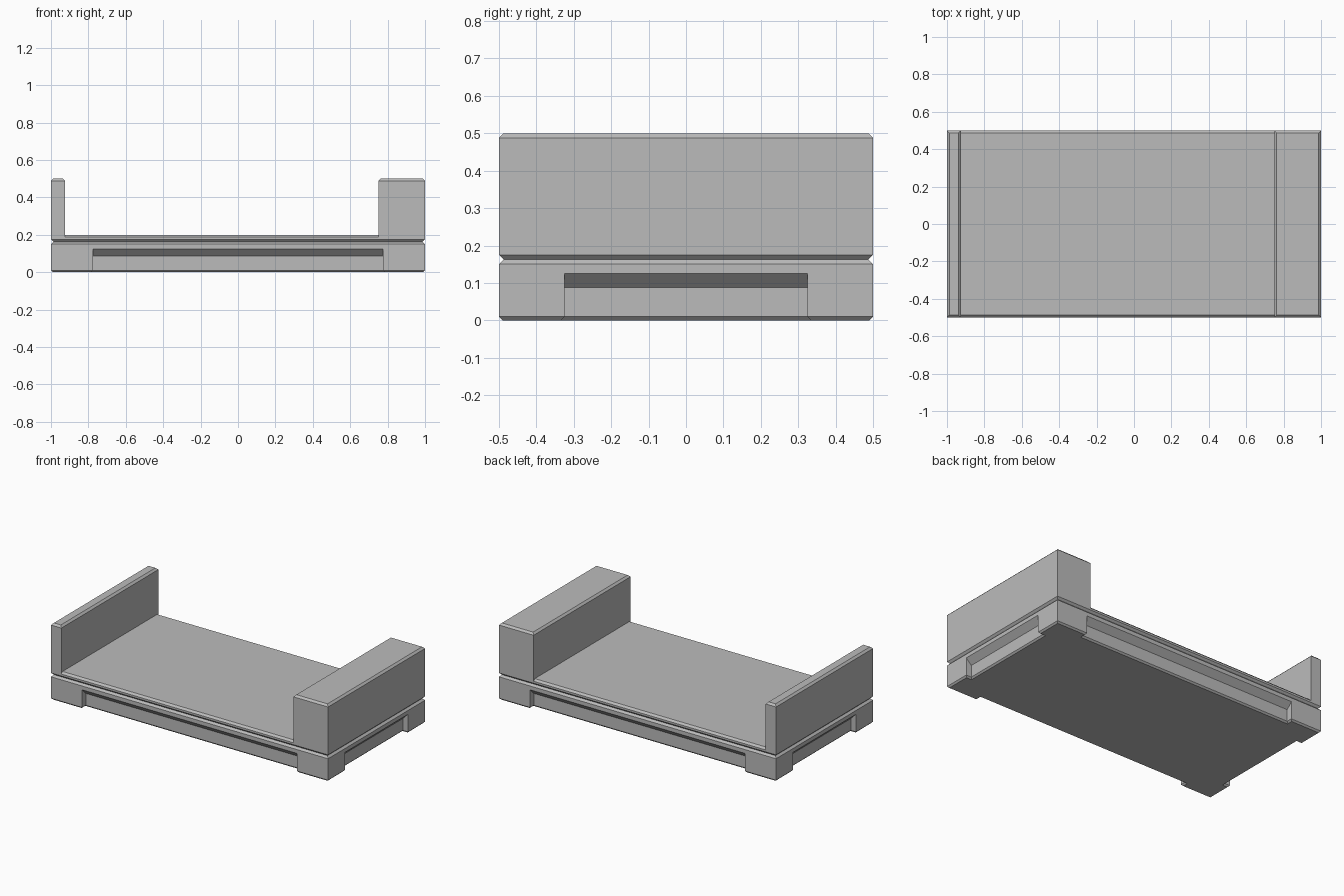
import bpy
import bmesh

cube = bpy.data.objects.get("Cube")
if cube:
    bpy.data.objects.remove(cube, do_unlink=True)

X, Y = 1.0, 0.5              # half length and half width
NX, NY = 0.775, 0.325        # half widths of the side recesses
BEVEL = 0.0125

grey = bpy.data.materials.new("plain_grey")
grey.use_nodes = True
colour = (0.5, 0.5, 0.5, 1)
grey.diffuse_color = colour
grey.node_tree.nodes["Principled BSDF"].inputs["Base Color"].default_value = colour


def loft(name, rings):
    """Skin matching rings of points and cap both ends."""
    bm = bmesh.new()
    rows = [[bm.verts.new(p) for p in ring] for ring in rings]
    count = len(rows[0])
    for low, high in zip(rows, rows[1:]):
        for i in range(count):
            j = (i + 1) % count
            bm.faces.new((low[i], low[j], high[j], high[i]))
    bm.faces.new(rows[0][::-1])
    bm.faces.new(rows[-1])
    bmesh.ops.remove_doubles(bm, verts=bm.verts, dist=1e-5)
    bmesh.ops.recalc_face_normals(bm, faces=bm.faces)
    mesh = bpy.data.meshes.new(name)
    bm.to_mesh(mesh)
    bm.free()
    mesh.materials.append(grey)
    obj = bpy.data.objects.new(name, mesh)
    bpy.context.collection.objects.link(obj)
    return obj


def rect(x0, x1, z, dx=0.0, dy=0.0):
    """Full-width rectangle at height z, drawn in by dx and dy."""
    x0, x1, y = x0 + dx, x1 - dx, Y - dy
    return [(x0, -y, z), (x1, -y, z), (x1, y, z), (x0, y, z)]


def notched(z, depth, inset=0.0):
    """Base outline with one recess of the given depth on each side."""
    x, y, nx, ny = X - inset, Y - inset, NX + inset, NY + inset
    ring = []
    for sx, sy in ((1, 1), (-1, 1), (-1, -1), (1, -1)):
        corner = [(x - depth, ny), (x, ny), (x, y), (nx, y), (nx, y - depth)]
        if sx * sy < 0:
            corner.reverse()
        ring += [(sx * px, sy * py, z) for px, py in corner]
    return ring


# Base with corner feet and recesses that slope out to the rim
DEPTH = 0.0375
loft("base", [
    notched(0, DEPTH, 0.01),
    notched(0.01, DEPTH),
    notched(0.0875, DEPTH),
    notched(0.0875 + DEPTH, 0),
    notched(0.15, 0),
    notched(0.15 + BEVEL, 0, BEVEL),
])

# Lower rim of the tray, bevelled to form the groove above the base
RIM = 0.175
loft("tray_rim", [rect(-X, X, RIM - BEVEL, BEVEL, BEVEL), rect(-X, X, RIM)])

# Flat deck between the end walls, bevelled on its long edges
WALL_END, BLOCK_START = -0.925, 0.75
loft("deck", [
    rect(WALL_END, BLOCK_START, RIM),
    rect(WALL_END, BLOCK_START, 0.2 - BEVEL),
    rect(WALL_END, BLOCK_START, 0.2, 0, BEVEL),
])

# Thin end wall and thick end block with bevelled tops
for name, x0, x1 in (("thin_end_wall", -X, WALL_END), ("thick_end_block", BLOCK_START, X)):
    loft(name, [
        rect(x0, x1, RIM),
        rect(x0, x1, 0.5 - BEVEL),
        rect(x0, x1, 0.5, BEVEL, BEVEL),
    ])
